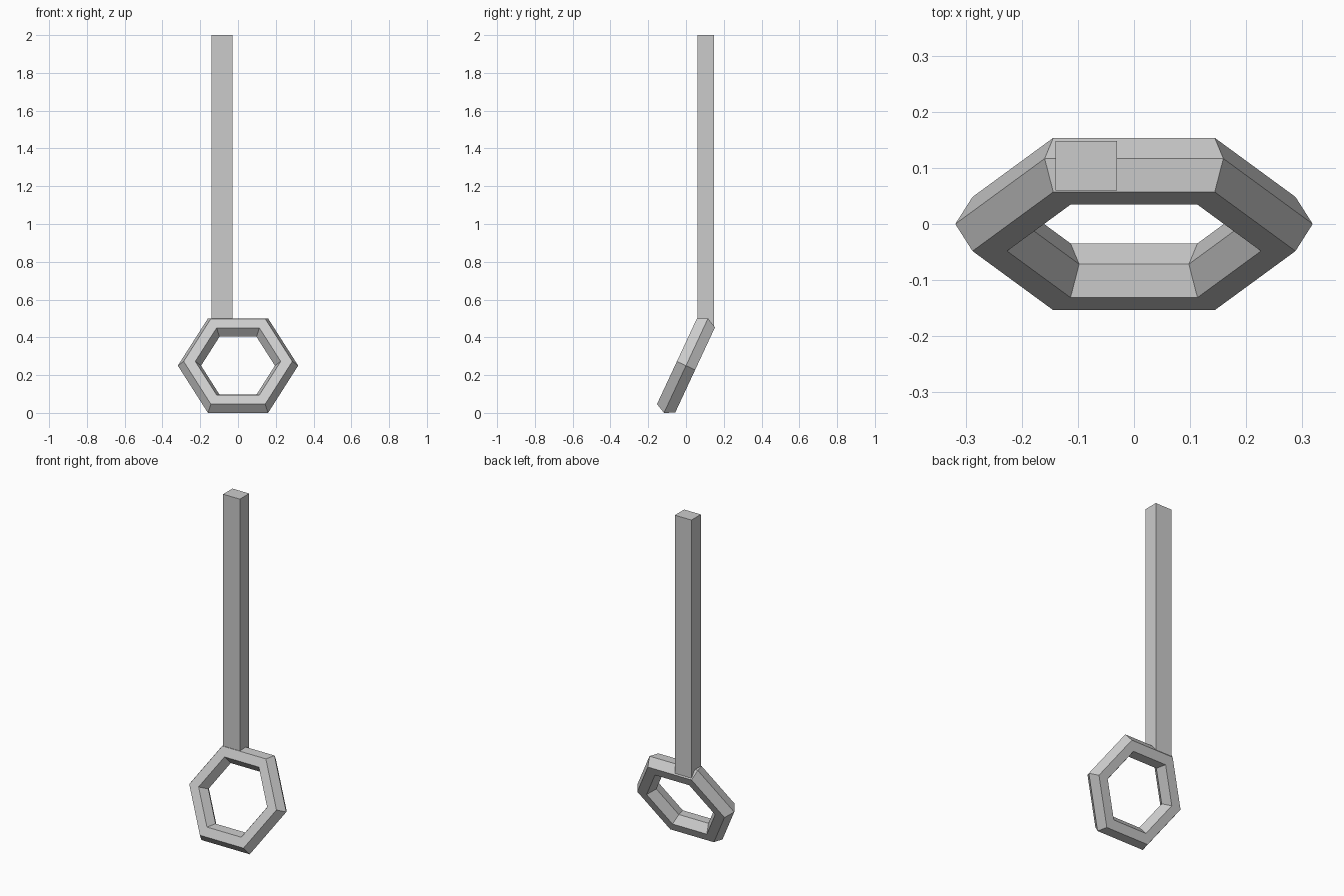
import bpy
from math import radians

if "Cube" in bpy.data.objects:
    bpy.data.objects.remove(bpy.data.objects["Cube"])

# Six-sided ring with a hexagonal cross-section, leaning back at the top
bpy.ops.mesh.primitive_torus_add(
    major_segments=6, minor_segments=6,
    major_radius=0.257, minor_radius=0.0615,
    location=(0, 0, 0.25), rotation=(radians(65), 0, 0))
bpy.context.object.name = "ring"

# Square post sunk into the top bar of the ring
x0, x1 = -0.14, -0.03
y0, y1 = 0.06, 0.148
z0, z1 = 0.455, 2.0
bpy.ops.mesh.primitive_cube_add(
    size=1, location=((x0 + x1) / 2, (y0 + y1) / 2, (z0 + z1) / 2))
post = bpy.context.object
post.name = "post"
post.scale = (x1 - x0, y1 - y0, z1 - z0)
bpy.ops.object.transform_apply(location=False, rotation=False, scale=True)
